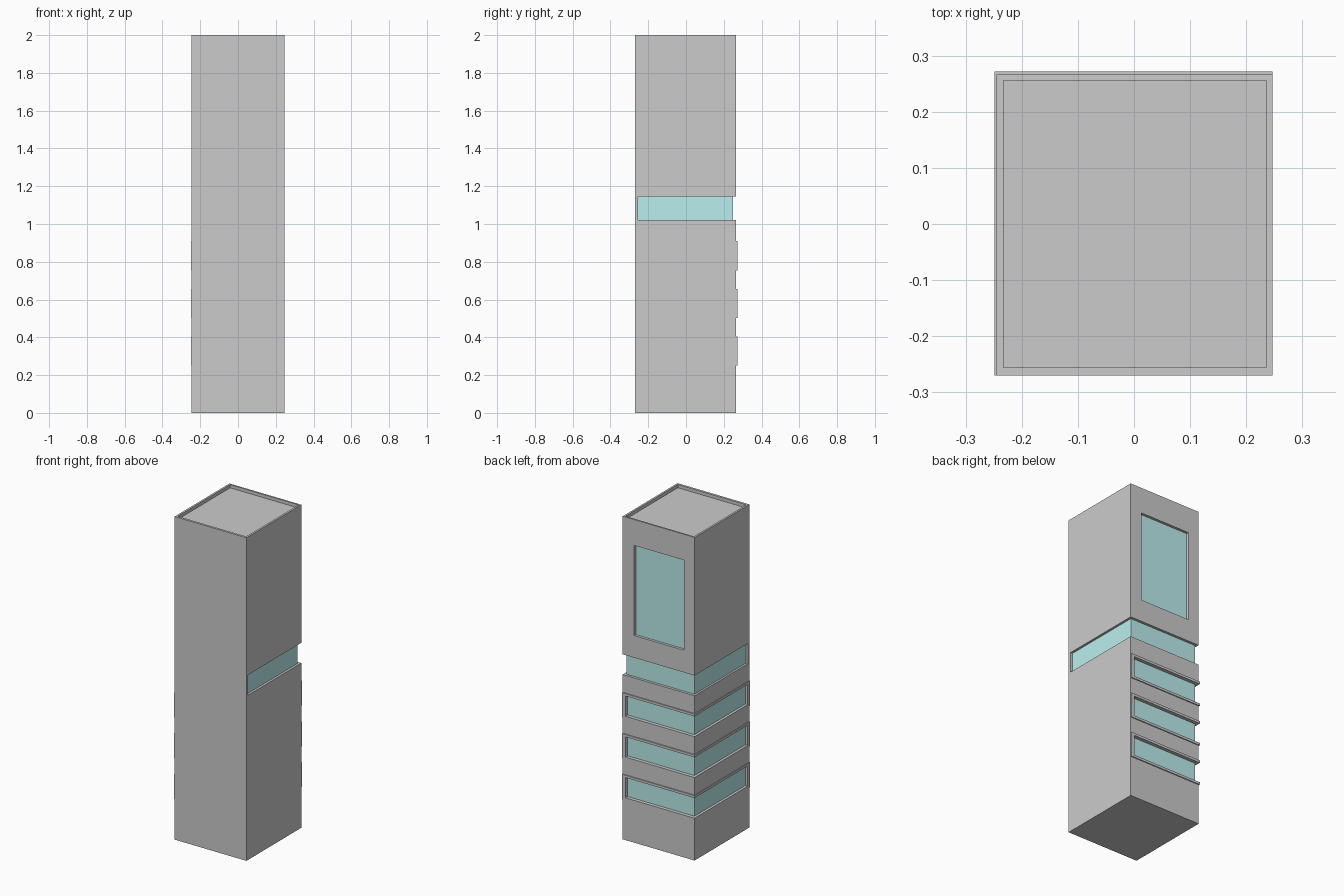
import bpy, bmesh

if "Cube" in bpy.data.objects:
    bpy.data.objects.remove(bpy.data.objects["Cube"])

glass = bpy.data.materials.new("glass")
glass.diffuse_color = (0.5, 0.86, 0.86, 1)
glass.use_nodes = True
glass.node_tree.nodes["Principled BSDF"].inputs["Base Color"].default_value = glass.diffuse_color


def prism(name, outline, z0, z1, mat=None):
    """Extrude an xy outline from z0 to z1."""
    bm = bmesh.new()
    face = bm.faces.new([bm.verts.new((x, y, z0)) for x, y in outline])
    ext = bmesh.ops.extrude_face_region(bm, geom=[face])
    for v in ext["geom"]:
        if isinstance(v, bmesh.types.BMVert):
            v.co.z = z1
    bmesh.ops.recalc_face_normals(bm, faces=bm.faces)
    me = bpy.data.meshes.new(name)
    bm.to_mesh(me)
    bm.free()
    ob = bpy.data.objects.new(name, me)
    bpy.context.collection.objects.link(ob)
    if mat:
        me.materials.append(mat)
    return ob


def rect(x0, x1, y0, y1):
    return [(x0, y0), (x1, y0), (x1, y1), (x0, y1)]


def boolean(target, tool, op):
    mod = target.modifiers.new("bool", "BOOLEAN")
    mod.operation = op
    mod.solver = "EXACT"
    mod.object = tool
    bpy.context.view_layer.objects.active = target
    bpy.ops.object.modifier_apply(modifier=mod.name)
    bpy.data.objects.remove(tool)


G, B, T, E = 0.233, 0.250, 0.004, 0.003   # glass planes, pane thickness, embed


def band_u(d, e, far):
    """Band around left, back and right: region outside the plane inset by d."""
    g, b, y = G - d, B - d, -0.255 - e
    if far:
        return [(-.4, y), (-g, y), (-g, b), (g, b), (g, y), (.4, y), (.4, .4), (-.4, .4)]
    return [(-G, y), (-g, y), (-g, b), (g, b), (g, y), (G, y), (G, B), (-G, B)]


def band_l(d, e, far):
    """Band around left and back only."""
    g, b, y, x = G - d, B - d, -0.248 - e, 0.224 + e
    o, p = (.4, .4) if far else (G, B)
    return [(-o, y), (-g, y), (-g, b), (x, b), (x, p), (-o, p)]


# Tower body
body = prism("tower_body", rect(-.245, .247, -.27, .266), 0, 2)

# Projecting frames around the three lower bands
lower = [0.265, 0.517, 0.77]
H = 0.125
for z in lower:
    boolean(body, prism("frame", rect(-.249, .2467, -.2697, .272), z - .015, z + H + .015), "UNION")

# Roof recess behind the parapet
boolean(body, prism("roof_cut", rect(-.233, .235, -.256, .256), 1.98, 2.2), "DIFFERENCE")

# Window bands: recess plus glass
bands = [(z, band_l, "lower_band_glass") for z in lower] + [(1.02, band_u, "upper_band_glass")]
for z, shape, name in bands:
    boolean(body, prism("cut", shape(T - .001, 0, True), z, z + H), "DIFFERENCE")
    prism(name, shape(T, E, False), z - E, z + H + E, glass)

# Large rear window
boolean(body, prism("cut", rect(-.172, .169, B - T + .001, .4), 1.282, 1.84), "DIFFERENCE")
prism("rear_window_glass", rect(-.172 - E, .169 + E, B - T, B), 1.282 - E, 1.84 + E, glass)
